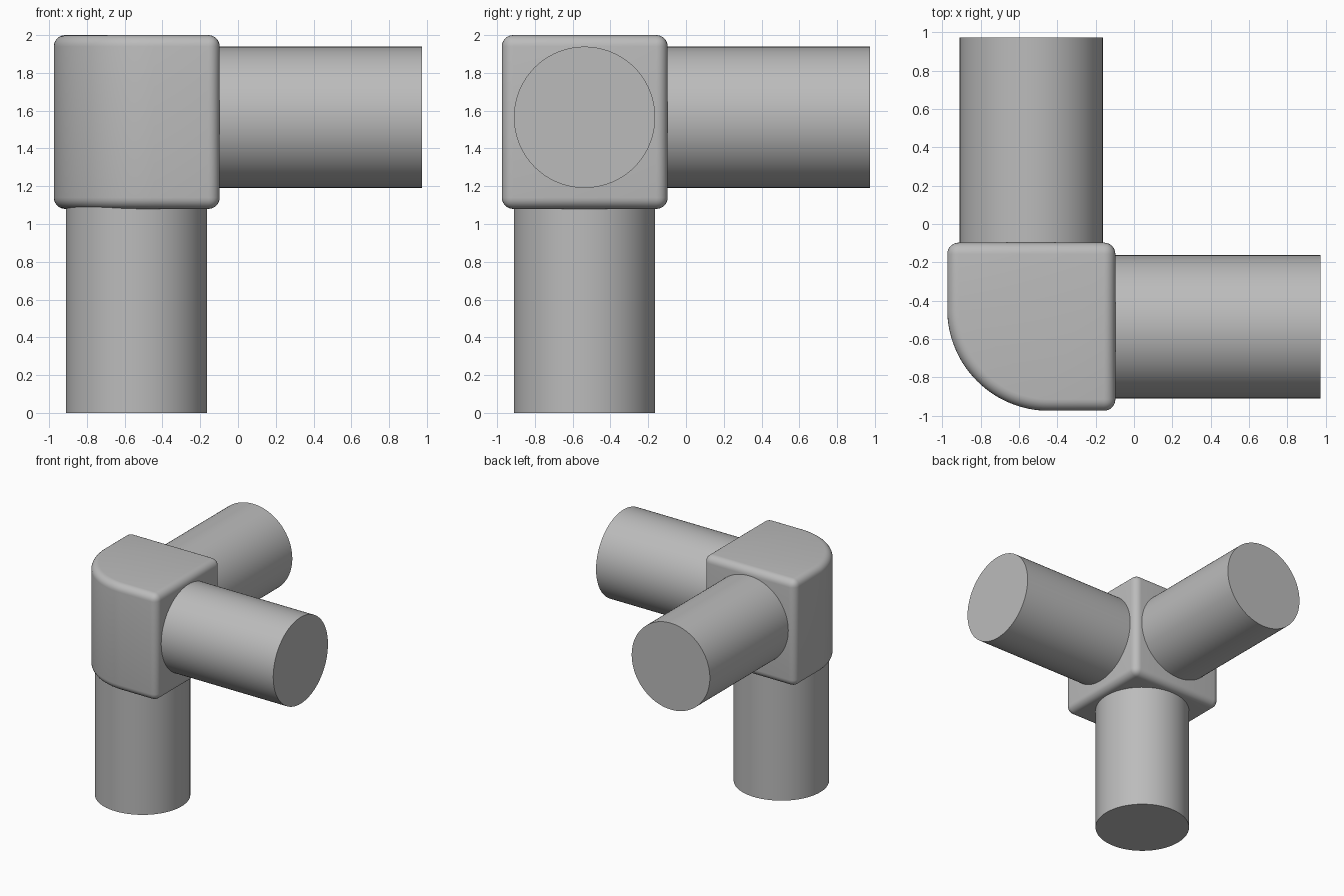
import bpy, bmesh
from math import cos, sin, pi, radians
from mathutils import Vector

cube = bpy.data.objects.get("Cube")
if cube:
    bpy.data.objects.remove(cube, do_unlink=True)

LOW, HIGH = -0.975, -0.097      # body extent in x and y
BOTTOM, TOP = 1.08, 2.0
CORNER = 0.53                   # large rounded outer corner
CENTRE = Vector((-0.537, -0.537, 1.565))
RADIUS = 0.374

grey = bpy.data.materials.new("plain grey")
grey.use_nodes = True
colour = (0.5, 0.5, 0.5, 1)
grey.diffuse_color = colour
grey.node_tree.nodes["Principled BSDF"].inputs["Base Color"].default_value = colour


def smooth(obj, angle):
    obj.data.materials.append(grey)
    bpy.ops.object.select_all(action="DESELECT")
    obj.select_set(True)
    bpy.context.view_layer.objects.active = obj
    bpy.ops.object.shade_smooth_by_angle(angle=radians(angle))


# Corner block: a square profile with one big rounded corner, extruded upward
steps = 32
mid = LOW + CORNER
outline = [(HIGH, LOW), (HIGH, HIGH), (LOW, HIGH)]
for i in range(steps + 1):
    a = pi + pi / 2 * i / steps
    outline.append((mid + CORNER * cos(a), mid + CORNER * sin(a)))
bm = bmesh.new()
base = bm.faces.new([bm.verts.new((x, y, BOTTOM)) for x, y in outline])
extruded = bmesh.ops.extrude_face_region(bm, geom=[base], use_keep_orig=True)
top_verts = [g for g in extruded["geom"] if isinstance(g, bmesh.types.BMVert)]
bmesh.ops.translate(bm, verts=top_verts, vec=(0, 0, TOP - BOTTOM))
bmesh.ops.recalc_face_normals(bm, faces=bm.faces)
# Soften every hard edge of the block
hard = [e for e in bm.edges if e.calc_face_angle(0) > radians(30)]
bmesh.ops.bevel(bm, geom=hard, offset=0.06, segments=6, profile=0.5,
                affect="EDGES", clamp_overlap=True)
mesh = bpy.data.meshes.new("corner_block")
bm.to_mesh(mesh)
bm.free()
block = bpy.data.objects.new("corner_block", mesh)
bpy.context.collection.objects.link(block)
smooth(block, 35)

# Three round arms leaving the block along +x, +y and -z
arms = {
    "left_arm": (Vector((1, 0, 0)), 0.975 - CENTRE.x),
    "back_arm": (Vector((0, 1, 0)), 0.975 - CENTRE.y),
    "lower_arm": (Vector((0, 0, -1)), CENTRE.z),
}
for name, (direction, reach) in arms.items():
    start = 0.2
    bpy.ops.mesh.primitive_cylinder_add(
        vertices=96, radius=RADIUS, depth=reach - start,
        location=CENTRE + direction * (reach + start) / 2,
        rotation=direction.to_track_quat("Z", "Y").to_euler())
    arm = bpy.context.object
    arm.name = name
    smooth(arm, 35)
